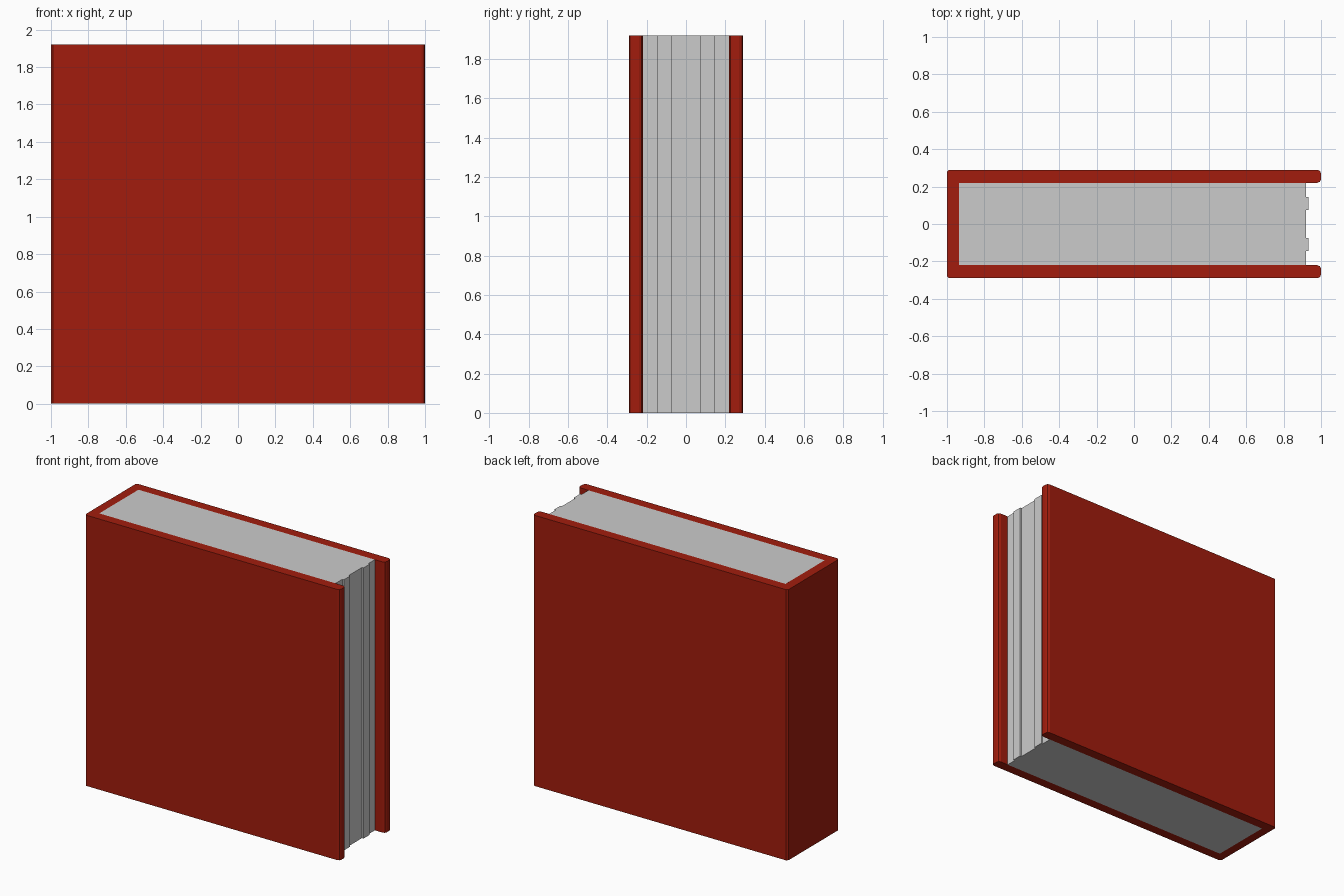
import bpy, bmesh

if "Cube" in bpy.data.objects:
    bpy.data.objects.remove(bpy.data.objects["Cube"])

HEIGHT = 1.92


def extrude_profile(name, points, rounds=(), color=None):
    """Extrude an x/y outline up to HEIGHT; rounds = (test, radius, segments) for upright edges."""
    bm = bmesh.new()
    face = bm.faces.new([bm.verts.new((x, y, 0)) for x, y in points])
    ext = bmesh.ops.extrude_face_region(bm, geom=[face], use_keep_orig=True)
    top = [g for g in ext["geom"] if isinstance(g, bmesh.types.BMVert)]
    bmesh.ops.translate(bm, verts=top, vec=(0, 0, HEIGHT))
    for test, radius, segs in rounds:
        edges = [e for e in bm.edges
                 if abs(e.verts[0].co.z - e.verts[1].co.z) > 1 and test(e.verts[0].co)]
        bmesh.ops.bevel(bm, geom=edges, offset=radius, segments=segs,
                        profile=0.5, affect='EDGES')
    bmesh.ops.recalc_face_normals(bm, faces=bm.faces)
    mesh = bpy.data.meshes.new(name)
    bm.to_mesh(mesh)
    bm.free()
    obj = bpy.data.objects.new(name, mesh)
    bpy.context.collection.objects.link(obj)
    if color:
        mat = bpy.data.materials.new(name + "_color")
        mat.diffuse_color = color
        mat.use_nodes = True
        mat.node_tree.nodes["Principled BSDF"].inputs["Base Color"].default_value = mat.diffuse_color
        mesh.materials.append(mat)
    return obj


def mirrored(half):
    """Complete an outline by mirroring its -y half across y = 0."""
    return half + [(x, -y) for x, y in reversed(half)]


# U-shaped cover: spine at -x, rounded fore edges at +x
extrude_profile(
    "cover",
    mirrored([(-1, -0.29), (1, -0.29), (1, -0.22), (-0.935, -0.22)]),
    rounds=[(lambda c: c.x > 0.99, 0.02, 2),
            (lambda c: c.x < -0.99, 0.012, 1)],
    color=(0.36, 0.012, 0.004, 1))

# Page block with two slightly raised bands on the fore edge
extrude_profile(
    "pages",
    mirrored([(-0.935, -0.22), (0.92, -0.22), (0.92, -0.145),
              (0.932, -0.145), (0.932, -0.075), (0.92, -0.075)]))
